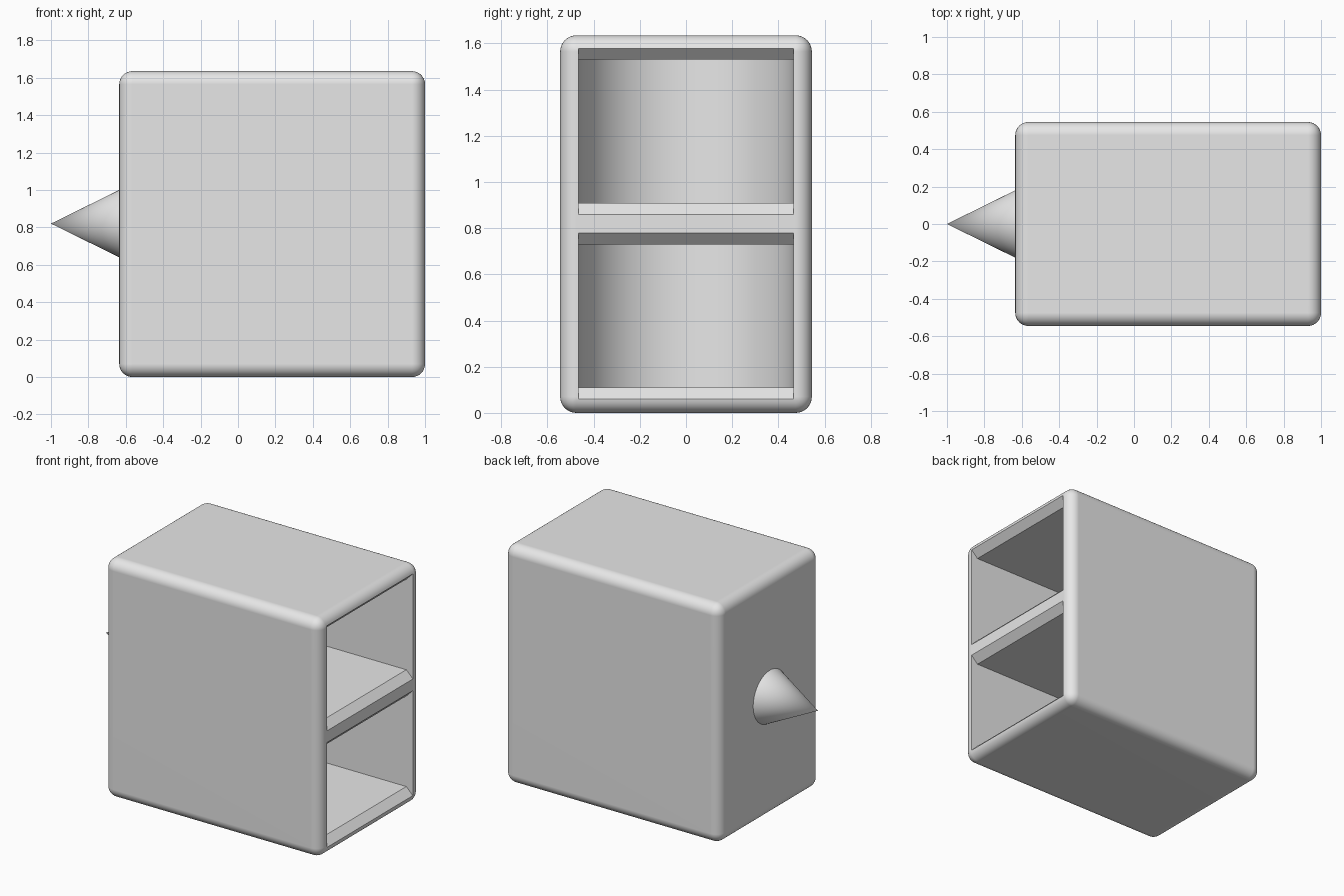
import bpy, bmesh, math
from mathutils import Vector

default = bpy.data.objects.get("Cube")
if default:
    bpy.data.objects.remove(default, do_unlink=True)

grey = bpy.data.materials.new("light_grey")
grey.use_nodes = True
grey.diffuse_color = (0.8, 0.8, 0.8, 1)
grey.node_tree.nodes["Principled BSDF"].inputs["Base Color"].default_value = (0.8, 0.8, 0.8, 1)


def make_object(name, bm):
    bmesh.ops.recalc_face_normals(bm, faces=bm.faces)
    mesh = bpy.data.meshes.new(name)
    bm.to_mesh(mesh)
    bm.free()
    mesh.materials.append(grey)
    obj = bpy.data.objects.new(name, mesh)
    bpy.context.collection.objects.link(obj)
    return obj


def activate(obj):
    bpy.ops.object.select_all(action='DESELECT')
    obj.select_set(True)
    bpy.context.view_layer.objects.active = obj


def compartment_cutter(name, low, high):
    """Round-backed hollow whose mouth flares up and down at the opening."""
    half, centre, mouth, flare = 0.465, -0.09, 0.95, 0.1
    steps = 32
    outline = [(mouth, half)]
    for i in range(steps + 1):
        a = math.pi / 2 + math.pi * i / steps
        outline.append((centre + half * math.cos(a), half * math.sin(a)))
    outline.append((mouth, -half))
    bm = bmesh.new()
    bottom = [bm.verts.new((x, y, low)) for x, y in outline]
    top = [bm.verts.new((x, y, high)) for x, y in outline]
    bm.faces.new(bottom)
    bm.faces.new(top)
    for i in range(len(outline) - 1):
        bm.faces.new((bottom[i], bottom[i + 1], top[i + 1], top[i]))
    # flared mouth
    inner = [bottom[-1], bottom[0], top[0], top[-1]]
    outer = [bm.verts.new(v.co + Vector((flare, 0, s * flare)))
             for v, s in zip(inner, (-1, -1, 1, 1))]
    for i in range(4):
        j = (i + 1) % 4
        bm.faces.new((inner[i], inner[j], outer[j], outer[i]))
    bm.faces.new(outer)
    return make_object(name, bm)


# Rounded cabinet
left, right, depth, height = -0.635, 1.0, 1.09, 1.635
bm = bmesh.new()
bmesh.ops.create_cube(bm, size=1)
bmesh.ops.scale(bm, vec=(right - left, depth, height), verts=bm.verts)
bmesh.ops.translate(bm, vec=((left + right) / 2, 0, height / 2), verts=bm.verts)
bmesh.ops.bevel(bm, geom=bm.edges[:], offset=0.07, segments=8, profile=0.5,
                affect='EDGES', clamp_overlap=True)
cabinet = make_object("cabinet", bm)

# Two stacked compartments open on the +x side
activate(cabinet)
for name, low, high in (("lower_cutter", 0.11, 0.73), ("upper_cutter", 0.91, 1.53)):
    cutter = compartment_cutter(name, low, high)
    cut = cabinet.modifiers.new(name, 'BOOLEAN')
    cut.operation = 'DIFFERENCE'
    cut.solver = 'EXACT'
    cut.object = cutter
    bpy.ops.object.modifier_apply(modifier=cut.name)
    bpy.data.objects.remove(cutter, do_unlink=True)
bpy.ops.object.shade_smooth_by_angle(angle=math.radians(30))
weighted = cabinet.modifiers.new("clean_normals", 'WEIGHTED_NORMAL')
weighted.keep_sharp = True

# Pointed cone on the -x side
bpy.ops.mesh.primitive_cone_add(vertices=48, radius1=0.18, radius2=0, depth=0.365,
                                location=(left - 0.365 / 2, 0, 0.82),
                                rotation=(0, -math.pi / 2, 0))
cone = bpy.context.object
cone.name = "side_cone"
cone.data.materials.append(grey)
bpy.ops.object.shade_smooth_by_angle(angle=math.radians(30))
